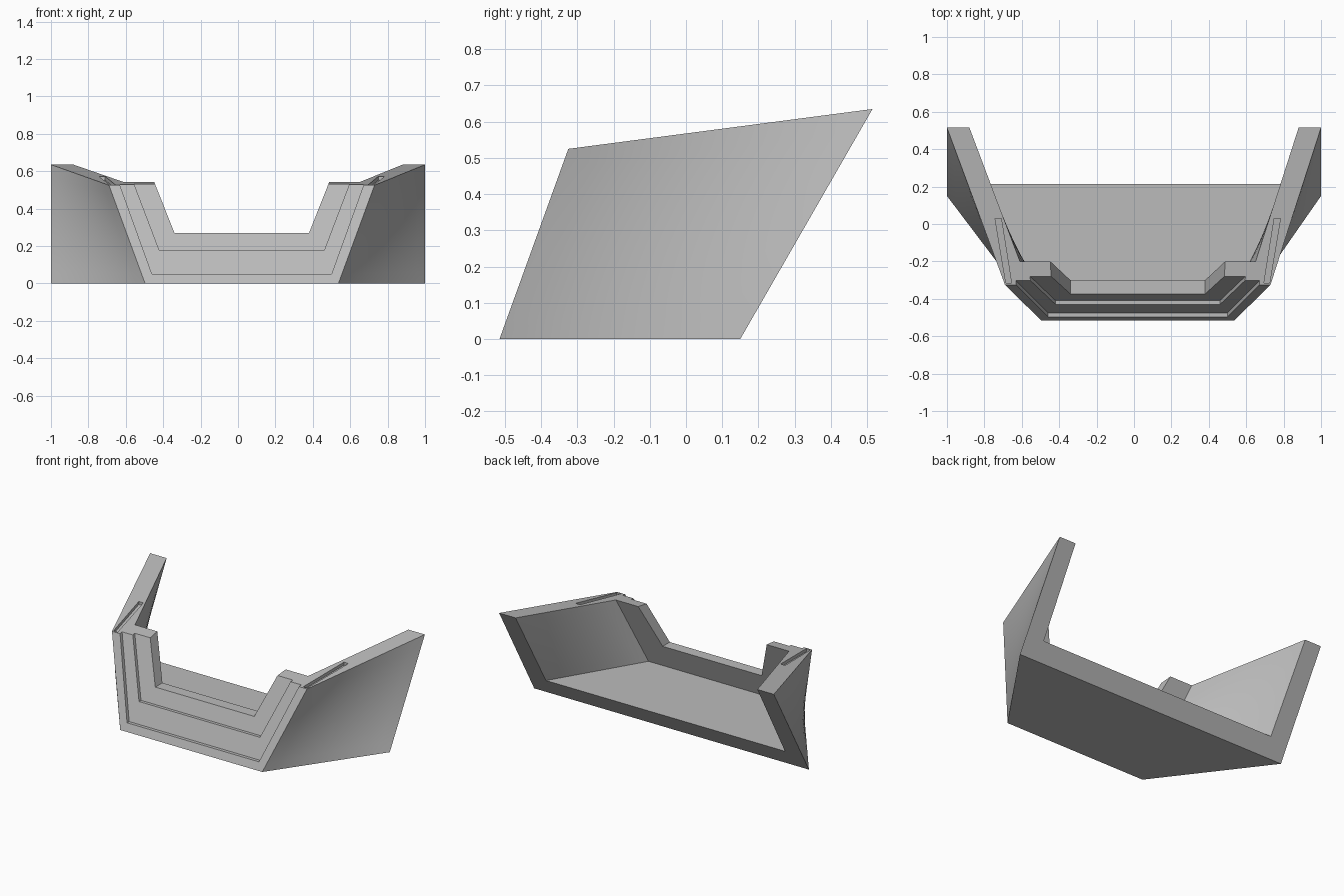
import bpy, bmesh
from mathutils import Vector

cube = bpy.data.objects.get("Cube")
if cube:
    bpy.data.objects.remove(cube, do_unlink=True)

grey = bpy.data.materials.new("mid grey")
grey.use_nodes = True
grey.diffuse_color = (0.5, 0.5, 0.5, 1)
grey.node_tree.nodes["Principled BSDF"].inputs["Base Color"].default_value = (0.5, 0.5, 0.5, 1)

MID = 0.02      # centre line of the front panel


def front_y(z):
    """Depth of the sloping front panel at a height."""
    return -0.515 + 0.362 * z


def top_z(y):
    """Height of the rising top edge at a depth."""
    return 0.525 + 0.131 * (y + 0.325)


def new_object(name, bm):
    bmesh.ops.recalc_face_normals(bm, faces=bm.faces)
    mesh = bpy.data.meshes.new(name)
    bm.to_mesh(mesh)
    bm.free()
    mesh.materials.append(grey)
    obj = bpy.data.objects.new(name, mesh)
    bpy.context.collection.objects.link(obj)
    return obj


def lofted_box(name, left, mids, u_max=1.0, v_max=1.0, cuts=9):
    """Box blended from four left corners (front/back, low/high) mirrored on mids."""
    bm = bmesh.new()
    bmesh.ops.create_cube(bm, size=1)
    bmesh.ops.subdivide_edges(bm, edges=bm.edges, cuts=cuts, use_grid_fill=True)
    fl, bl, bh, fh = [Vector(c) for c in left]
    for v in bm.verts:
        side, u, w = v.co.x * 2, (v.co.y + 0.5) * u_max, (v.co.z + 0.5) * v_max
        p = fl.lerp(bl, u).lerp(fh.lerp(bh, u), w)
        mid = mids[0] + (mids[1] - mids[0]) * min(u, 1)
        v.co = (mid + side * (p.x - mid), p.y, p.z)
    return new_object(name, bm)


def prism(name, ring_a, ring_b):
    """Closed solid between two matching rings of points."""
    bm = bmesh.new()
    a = [bm.verts.new(p) for p in ring_a]
    b = [bm.verts.new(p) for p in ring_b]
    bm.faces.new(a)
    bm.faces.new(b[::-1])
    for i in range(len(a)):
        j = (i + 1) % len(a)
        bm.faces.new((a[i], b[i], b[j], a[j]))
    return new_object(name, bm)


def front_cutter(name, half_low, z_low, half_high, z_high, depth):
    """Trapezoid pushed into the front panel, parallel to its slope."""
    top = 0.75
    half_top = half_low + (half_high - half_low) * (top - z_low) / (z_high - z_low)
    outline = [(MID - half_low, z_low), (MID + half_low, z_low),
               (MID + half_top, top), (MID - half_top, top)]
    return prism(name, [(x, front_y(z) - 0.2, z) for x, z in outline],
                 [(x, front_y(z) + depth, z) for x, z in outline])


def cut(body, cutter):
    mod = body.modifiers.new(cutter.name, 'BOOLEAN')
    mod.operation = 'DIFFERENCE'
    mod.solver = 'EXACT'
    mod.object = cutter
    bpy.context.view_layer.objects.active = body
    bpy.ops.object.modifier_apply(modifier=mod.name)
    bpy.data.objects.remove(cutter, do_unlink=True)


# Outer shell with twisted side walls
body = lofted_box("bumper_shell", [(0.537, -0.515, 0), (1, 0.15, 0),
                                   (1, 0.515, 0.635), (0.73, -0.325, 0.525)], (MID, 0))

# Hollow interior, open at the back and top
cut(body, lofted_box("hollow", [(0.525, -0.36, 0.11), (0.87, 0.213, 0.11),
                                (0.88, 0.515, 0.635), (0.65, -0.2, 0.541)],
                     (MID, 0), 1.2, 1.2, 11))

# Two stepped recesses and the central opening of the front
cut(body, front_cutter("outer_step", 0.48, 0.05, 0.653, 0.53, 0.022))
cut(body, front_cutter("inner_step", 0.44, 0.175, 0.575, 0.53, 0.043))
cut(body, front_cutter("opening", 0.36, 0.27, 0.463, 0.53, 0.3))

# Thin slots along the tops of the side walls
for side in (-1, 1):
    plan = [(0.675, -0.315), (0.705, -0.315), (0.763, 0.03), (0.73, 0.03)]
    cut(body, prism("slot", [(MID + side * x, y, top_z(y) - 0.02) for x, y in plan],
                    [(MID + side * x, y, top_z(y) + 0.05) for x, y in plan]))

# Smooth walls with sharp edges
bpy.ops.object.select_all(action='DESELECT')
body.select_set(True)
bpy.context.view_layer.objects.active = body
bpy.ops.object.shade_smooth_by_angle(angle=0.5)
